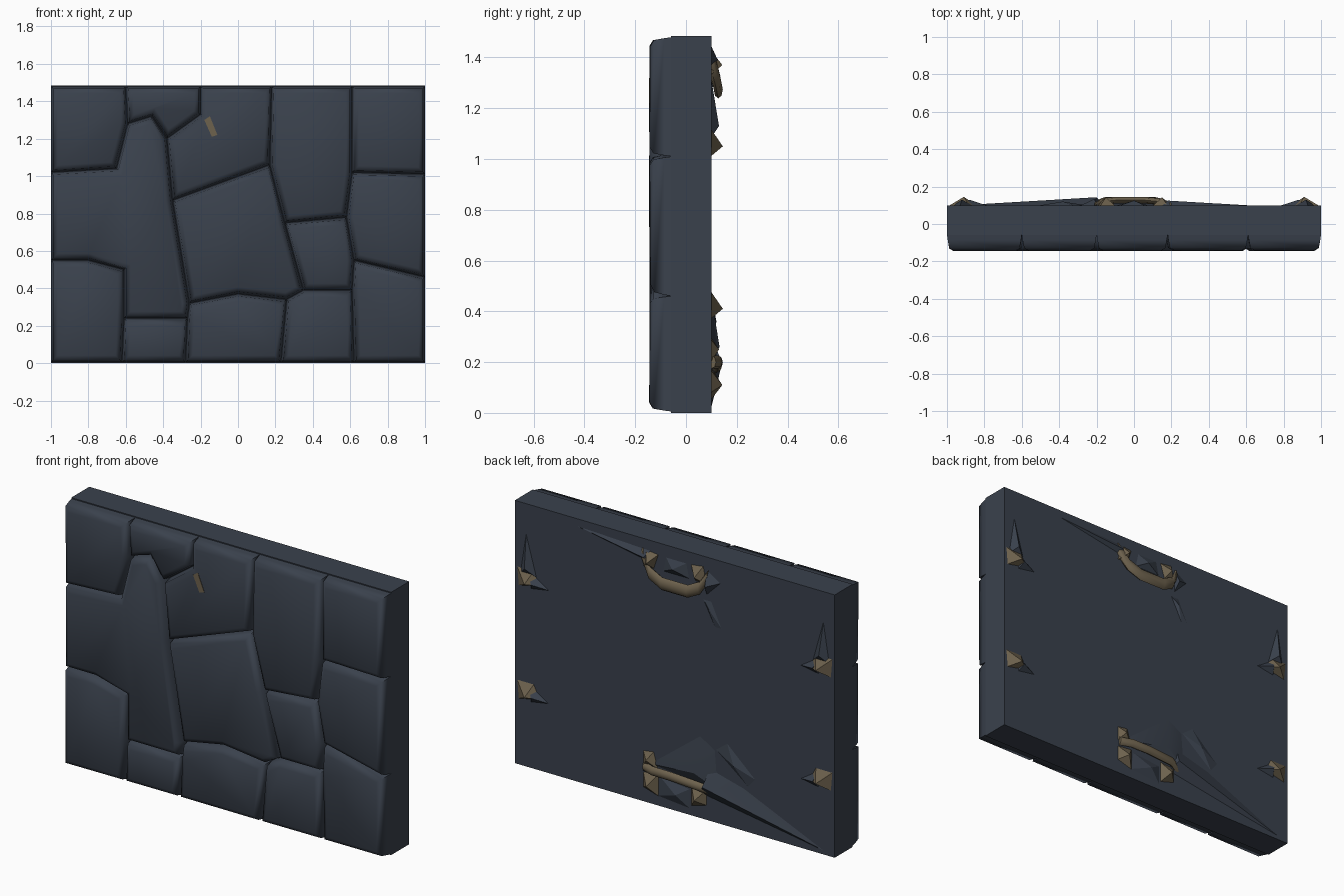
import bpy, bmesh, math, random
from mathutils import Vector

if "Cube" in bpy.data.objects:
    bpy.data.objects.remove(bpy.data.objects["Cube"])

random.seed(4)

def material(name, rgb):
    m = bpy.data.materials.new(name)
    m.diffuse_color = (*rgb, 1)
    m.use_nodes = True
    m.node_tree.nodes["Principled BSDF"].inputs["Base Color"].default_value = m.diffuse_color
    return m

SLATE = material("dark slate", (0.042, 0.053, 0.073))
BRONZE = material("dull bronze", (0.155, 0.122, 0.075))

def finish(name, bm, mat, angle=40):
    bmesh.ops.recalc_face_normals(bm, faces=bm.faces)
    me = bpy.data.meshes.new(name)
    bm.to_mesh(me)
    bm.free()
    me.materials.append(mat)
    for p in me.polygons:
        p.use_smooth = True
    me.set_sharp_from_angle(angle=math.radians(angle))
    ob = bpy.data.objects.new(name, me)
    bpy.context.collection.objects.link(ob)
    return ob

def loft(name, rings, mat, angle=40):
    bm = bmesh.new()
    vs = [[bm.verts.new(p) for p in r] for r in rings]
    n = len(vs[0])
    for a, b in zip(vs, vs[1:]):
        for i in range(n):
            bm.faces.new((a[i], a[(i + 1) % n], b[(i + 1) % n], b[i]))
    bm.faces.new(vs[0])
    bm.faces.new(vs[-1])
    return finish(name, bm, mat, angle)

def inset(pts, d):
    # Move every edge of a clockwise outline inward by d
    out = []
    for i, p in enumerate(pts):
        e1 = (p - pts[i - 1]).normalized()
        e2 = (pts[(i + 1) % len(pts)] - p).normalized()
        n1, n2 = Vector((e1.y, -e1.x)), Vector((e2.y, -e2.x))
        out.append(p + (n1 + n2) * d / max(1 + n1.dot(n2), 0.5))
    return out

def shard(name, base, apex, mat):
    # Faceted pyramid on the back face, base points are (x, z)
    bm = bmesh.new()
    vs = [bm.verts.new((x, 0.097, z)) for x, z in base]
    bm.faces.new(vs)
    top = bm.verts.new(apex)
    for i in range(len(vs)):
        bm.faces.new((vs[i - 1], vs[i], top))
    return finish(name, bm, mat, 25)

# Backing slab
H = 1.485
loft("backing_slab", [[(x, y, z) for x, z in ((-1, 0), (-1, H), (1, H), (1, 0))]
                      for y in (-0.06, 0.10)], SLATE)

# Shared corner points of the stone pattern, as (x, z)
P = dict(
    a=(-1, 1.48), b=(-.6, 1.48), c=(-.2, 1.48), d=(.18, 1.48), e=(.61, 1.48), f=(1, 1.48),
    g=(-1, 1.02), h=(-.65, 1.04), i=(-.59, 1.28), j=(-.46, 1.32), k=(-.38, 1.2), l=(-.2, 1.33),
    m=(-.35, .87), n=(.17, 1.06), o=(-1, .55), p=(-.8, .55), q=(-.61, .5), r=(-.61, .24),
    s=(-.27, .24), t=(-.26, .32), u=(.35, .39), v=(.25, .75), w=(.58, .78), x=(.61, 1.02),
    y=(1, 1.01), z=(.62, .55), A=(1, .46), B=(.61, .39), C=(.26, .34), D=(-1, .005),
    E=(-.62, .005), F=(-.28, .005), G=(.23, .005), H=(.62, .005), I=(1, .005), J=(0, .37))
STONES = ("abihg", "bclkji", "ghijkmtsrqpo", "opqrED", "rsFE", "klcdnm", "mnvuCJt",
          "tJCGFs", "CuBHG", "vwzBu", "dexwvn", "efyx", "xyAzw", "zAIHB")

# Face stones with worn, rounded-off edges
for num, key in enumerate(STONES):
    pts = [Vector(P[ch]) for ch in key]
    mid = sum(pts, Vector((0, 0))) / len(pts)
    tx, tz = random.uniform(-.008, .008), random.uniform(-.008, .008)
    rings = []
    for d, y in ((0, -.055), (.004, -.085), (.012, -.128), (.036, -.143)):
        ring = inset(pts, d)
        rings.append([(q.x, max(-.145, y + (tx * (q.x - mid.x) + tz * (q.y - mid.y)) * (d > .01)), q.y)
                      for q in ring])
    loft(f"face_stone_{num + 1}", rings, SLATE, 50)

# Small bronze fleck on the front
loft("front_fleck", [[(x, y, z) for x, z in ((-.18, 1.3), (-.15, 1.32), (-.11, 1.22), (-.14, 1.21))]
                     for y in (-.138, -.145)], BRONZE)

# Curved bronze handles on the back
def handle(name, path, hz, hy):
    rings = []
    for x, y, z in path:
        rings.append([(x, y + hy * math.cos(t * math.pi / 4), z + hz * math.sin(t * math.pi / 4))
                      for t in range(8)])
    loft(name, rings, BRONZE, 50)

handle("top_handle", [(-.21, .097, 1.38), (-.17, .12, 1.31), (-.1, .127, 1.275), (.06, .127, 1.275),
                      (.14, .12, 1.31), (.2, .097, 1.4)], .036, .018)
handle("bottom_handle", [(-.22, .1, .17), (-.16, .125, .19), (0, .127, .2), (.12, .125, .2),
                         (.19, .1, .2)], .026, .018)

# Bronze lugs at the handle ends
for s in (-1, 1):
    shard("top_lug", [(s * .13, 1.33), (s * .2, 1.33), (s * .18, 1.43), (s * .1, 1.42)],
          (s * .15, .143, 1.37), BRONZE)
    shard("bottom_lug", [(s * .1, .05), (s * .2, .08), (s * .2, .17), (s * .1, .18)],
          (s * .15, .143, .11), BRONZE)
shard("bottom_upper_lug", [(.1, .2), (.2, .2), (.2, .29), (.13, .3)], (.16, .13, .25), BRONZE)

# Bronze side brackets with broken stone around them
for s in (-1, 1):
    for z in (1.07, .43):
        shard("side_bracket", [(s * .84, z - .03), (s * .98, z - .06), (s * .99, z + .05), (s * .88, z + .05)],
              (s * .91, .145, z - .02), BRONZE)
        shard("bracket_chip", [(s * .78, z - .04), (s * .9, z - .06), (s * .92, z + .05)],
              (s * .88, .13, z - .02), SLATE)
    shard("side_fracture", [(s * .86, 1.08), (s * .97, 1.08), (s * .93, 1.33)], (s * .92, .13, 1.13), SLATE)

# Broken stone around the handles
shard("top_fracture", [(.15, 1.36), (.15, 1.43), (.66, 1.45)], (.18, .125, 1.39), SLATE)
shard("top_socket", [(-.1, 1.33), (.08, 1.33), (.06, 1.42), (-.08, 1.42)], (0, .125, 1.37), SLATE)
shard("top_chip", [(-.2, 1.27), (-.2, 1.42), (-.29, 1.36)], (-.21, .135, 1.33), SLATE)
shard("top_streak", [(-.17, 1.25), (-.23, 1.25), (-.31, 1.08), (-.26, 1.08)], (-.22, .112, 1.2), SLATE)
shard("bottom_fracture", [(.18, .22), (-.16, .48), (-.26, .42), (-.28, .18)], (-.14, .132, .26), SLATE)
shard("bottom_flake", [(-.24, .42), (-.32, .48), (-.52, .3), (-.47, .24)], (-.38, .12, .36), SLATE)
shard("bottom_ridge", [(-.16, .14), (-.22, .3), (-.45, .24), (-.98, .01)], (-.2, .143, .2), SLATE)
shard("bottom_chip", [(.12, .05), (-.1, .03), (-.1, .15), (.1, .17)], (-.02, .125, .1), SLATE)
